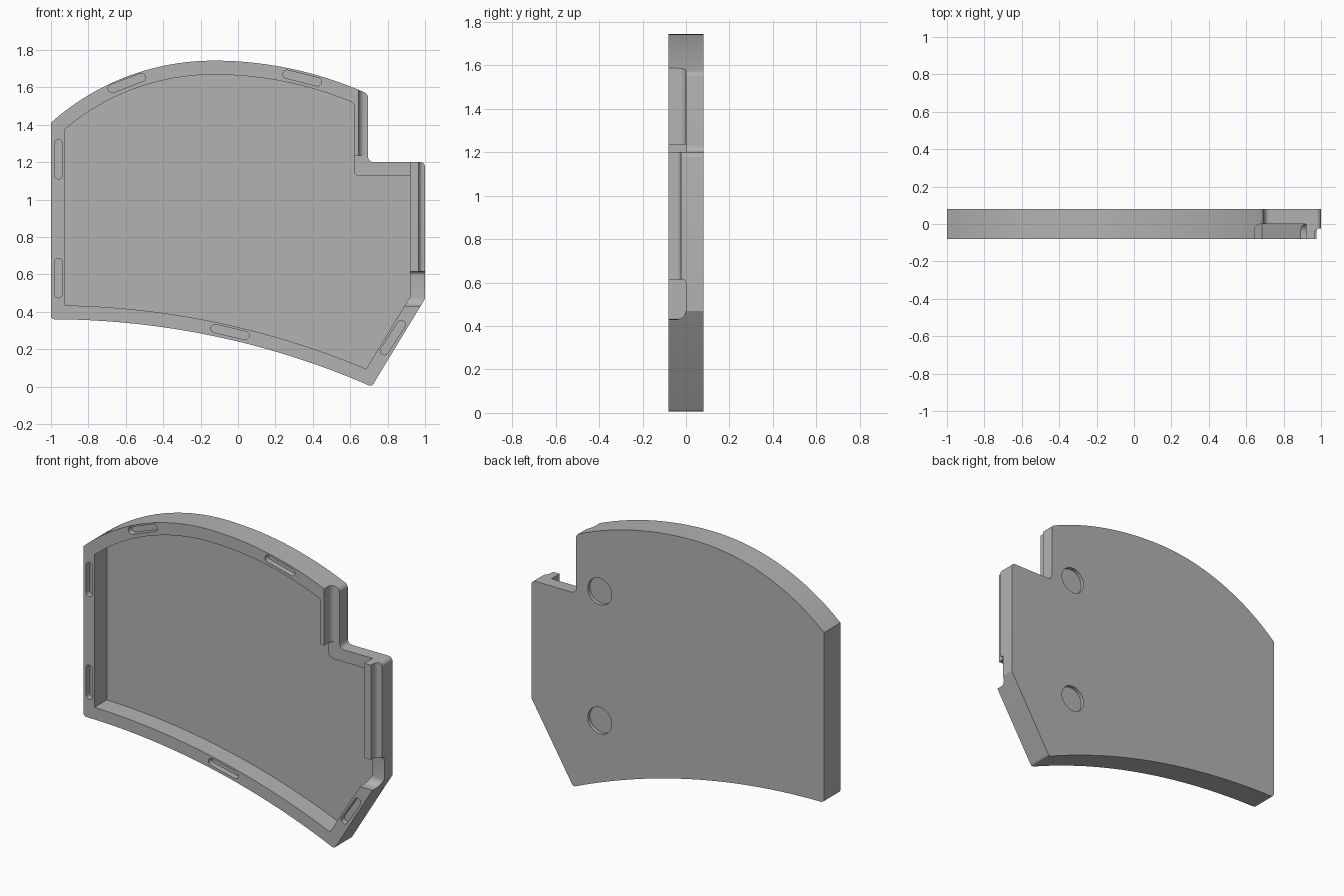
import bpy, bmesh, math
from mathutils import Vector

if "Cube" in bpy.data.objects:
    bpy.data.objects.remove(bpy.data.objects["Cube"])

grey = bpy.data.materials.new("plain_grey")
grey.use_nodes = True
grey.diffuse_color = (0.45, 0.45, 0.45, 1)
grey.node_tree.nodes["Principled BSDF"].inputs["Base Color"].default_value = grey.diffuse_color

HALF = 0.08      # half thickness of the plate
RIM = 0.075      # rim width
FRONT = -0.2     # cutters start in front of the plate


def rounded(corners, steps=6):
    """Round each (a, b, radius) corner of a polygon."""
    out = []
    for i, (a, b, r) in enumerate(corners):
        p = Vector((a, b))
        if not r:
            out.append(p)
            continue
        u = (Vector(corners[i - 1][:2]) - p).normalized()
        v = (Vector(corners[(i + 1) % len(corners)][:2]) - p).normalized()
        half = u.angle(v) / 2
        centre = p + (u + v).normalized() * (r / math.sin(half))
        start = p + u * (r / math.tan(half)) - centre
        end = p + v * (r / math.tan(half)) - centre
        sweep = start.angle(end)
        for k in range(steps + 1):
            t = k / steps
            out.append(centre + (start * math.sin((1 - t) * sweep)
                                 + end * math.sin(t * sweep)) / math.sin(sweep))
    return out


def prism(name, points, axis, lo, hi):
    """Extrude a 2D profile along one axis."""
    place = {"X": lambda p, t: (t, p[0], p[1]),
             "Y": lambda p, t: (p[0], t, p[1]),
             "Z": lambda p, t: (p[0], p[1], t)}[axis]
    bm = bmesh.new()
    ends = [[bm.verts.new(place(p, t)) for p in points] for t in (lo, hi)]
    n = len(points)
    bm.faces.new(ends[0])
    bm.faces.new(ends[1])
    for i in range(n):
        j = (i + 1) % n
        bm.faces.new((ends[0][i], ends[0][j], ends[1][j], ends[1][i]))
    bmesh.ops.recalc_face_normals(bm, faces=bm.faces)
    mesh = bpy.data.meshes.new(name)
    bm.to_mesh(mesh)
    bm.free()
    mesh.materials.append(grey)
    obj = bpy.data.objects.new(name, mesh)
    bpy.context.collection.objects.link(obj)
    return obj


def arc(cx, cz, r, x0, x1, n):
    """Points on the upper side of a circle between two x values."""
    xs = [x0 + (x1 - x0) * i / n for i in range(n + 1)]
    return [(x, cz + math.sqrt(r * r - (x - cx) ** 2), 0) for x in xs]


def outline(inset, r_left, r_top, r_notch, right_corners):
    """Curved top, notched right side, sloping corner and curved bottom."""
    left, notch = -1 + inset, 0.695 - inset
    top = arc(-0.13, 0.437, 1.306 - inset, left, -0.13, 18)
    top += arc(-0.13, -0.255, 1.998 - inset, -0.13, notch, 18)[1:]
    top[-1] = (*top[-1][:2], r_top)
    tip = 0.715 if not inset else 0.685
    bottom = arc(-1, -3.905, 4.265 + inset, tip, left, 24)
    bottom[0] = (*bottom[0][:2], 0.02 if not inset else 0)
    bottom[-1] = (*bottom[-1][:2], r_left)
    return rounded(top + [(notch, 1.2 - inset, r_notch)] + right_corners + bottom)


# Main plate
tray = prism("tray_body", outline(0, 0.02, 0.03, 0.03,
             [(1, 1.2, 0.025), (1, 0.47, 0)]), "Y", -HALF, HALF)

# Hollow inside the rim
cutters = [prism("cavity_cutter", outline(RIM, 0, 0.02, 0.03,
           [(0.92, 1.125, 0), (0.92, 0.48, 0)]), "Y", FRONT, 0.04)]

# Opening in the rim along the notch shelf
cutters.append(prism("shelf_cutter", [(0.63, 1.1), (0.92, 1.1), (0.92, 1.235), (0.6, 1.235),
                                      (0.6, 1.14)], "Y", FRONT, 0))


# Rounded grooves outside the two right hand walls
def groove(name, wall, floor, r, z0, z1):
    pts = rounded([(wall, FRONT, 0), (wall, floor, r), (1.2, floor, 0), (1.2, FRONT, 0)])
    cutters.append(prism(name, pts, "Z", z0, z1))


groove("upper_groove_cutter", 0.645, 0, 0.035, 1.21, 1.9)
groove("side_groove_cutter", 0.965, -0.023, 0.03, 0.6, 1.3)

# Rounded gap in the right wall
gap = rounded([(FRONT, 0.43, 0), (0, 0.43, 0.045), (0, 0.615, 0.02), (FRONT, 0.615, 0)])
cutters.append(prism("side_gap_cutter", gap, "X", 0.86, 1.2))

# Slots in the rim
slots = [(-0.96, 1.215, 90), (-0.96, 0.58, 90), (-0.595, 1.623, 21),
         (0.343, 1.65, -14), (-0.043, 0.292, -13), (0.828, 0.262, 57)]
for x, z, angle in slots:
    c, s = math.cos(math.radians(angle)), math.sin(math.radians(angle))
    box = [(-0.105, -0.022), (0.105, -0.022), (0.105, 0.022), (-0.105, 0.022)]
    pts = rounded([(x + a * c - b * s, z + a * s + b * c, 0.0215) for a, b in box])
    cutters.append(prism("slot_cutter", pts, "Y", FRONT, -0.045))

# Shallow round pockets on the back
for z in (1.255, 0.457):
    ring = [math.tau * i / 40 for i in range(40)]
    pts = [(0.534 + 0.082 * math.cos(t), z + 0.082 * math.sin(t)) for t in ring]
    cutters.append(prism("pocket_cutter", pts, "Y", HALF - 0.022, 0.2))

# Apply the cuts
bpy.ops.object.select_all(action="DESELECT")
bpy.context.view_layer.objects.active = tray
tray.select_set(True)
for cutter in cutters:
    mod = tray.modifiers.new("cut", "BOOLEAN")
    mod.operation = "DIFFERENCE"
    mod.solver = "EXACT"
    mod.object = cutter
    bpy.ops.object.modifier_apply(modifier=mod.name)
    bpy.data.objects.remove(cutter)

bpy.ops.object.shade_smooth_by_angle(angle=math.radians(30))
